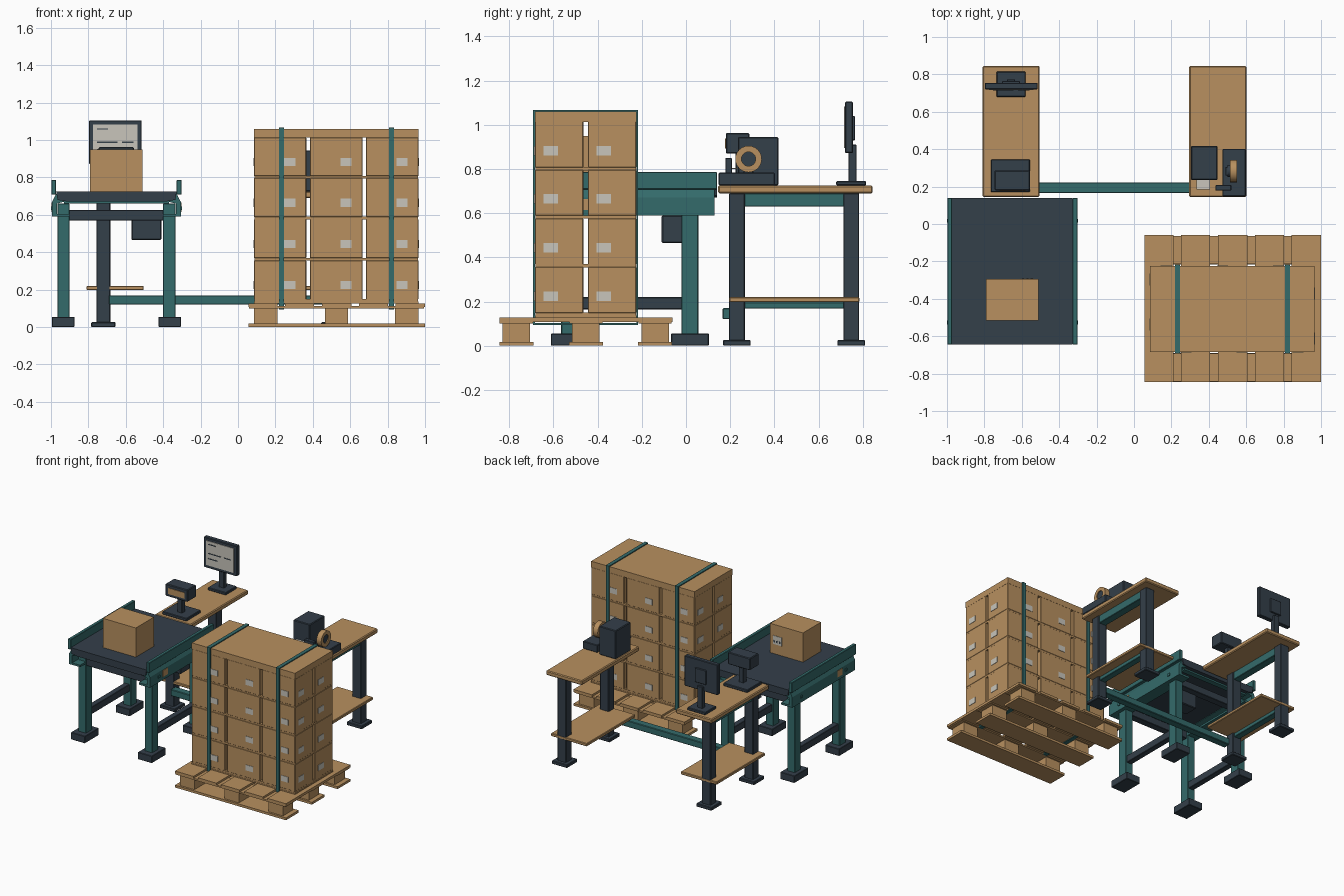
import bpy, bmesh, math
from mathutils import Matrix, Vector

if "Cube" in bpy.data.objects:
    bpy.data.objects.remove(bpy.data.objects["Cube"])


def material(name, rgb):
    m = bpy.data.materials.new(name)
    m.diffuse_color = (*rgb, 1)
    m.use_nodes = True
    m.node_tree.nodes["Principled BSDF"].inputs["Base Color"].default_value = m.diffuse_color
    return m


CARD = material("cardboard_tan", (0.48, 0.28, 0.115))
DARK = material("dark_slate", (0.034, 0.050, 0.068))
TEAL = material("teal_paint", (0.034, 0.145, 0.145))
PAPER = material("paper_grey", (0.58, 0.56, 0.50))


def finish(name, bm, mat, bevel=0.0):
    bmesh.ops.recalc_face_normals(bm, faces=bm.faces)
    me = bpy.data.meshes.new(name)
    bm.to_mesh(me)
    bm.free()
    me.materials.append(mat)
    ob = bpy.data.objects.new(name, me)
    bpy.context.collection.objects.link(ob)
    if bevel:
        mod = ob.modifiers.new("soft_edge", 'BEVEL')
        mod.width = bevel
        mod.segments = 1
    return ob


def boxes(name, mat, ranges, bevel=0.0):
    """One object from boxes given as (x0, x1, y0, y1, z0, z1)."""
    bm = bmesh.new()
    for x0, x1, y0, y1, z0, z1 in ranges:
        mtx = Matrix.Translation(((x0 + x1) / 2, (y0 + y1) / 2, (z0 + z1) / 2))
        mtx = mtx @ Matrix.Diagonal((x1 - x0, y1 - y0, z1 - z0, 1))
        bmesh.ops.create_cube(bm, size=1, matrix=mtx)
    return finish(name, bm, mat, bevel)


def extrude_y(name, mat, profile, y0, y1):
    """Extrude an (x, z) outline along y."""
    bm = bmesh.new()
    f = bm.faces.new([bm.verts.new((x, y0, z)) for x, z in profile])
    r = bmesh.ops.extrude_face_region(bm, geom=[f])
    vs = [v for v in r["geom"] if isinstance(v, bmesh.types.BMVert)]
    bmesh.ops.translate(bm, verts=vs, vec=Vector((0, y1 - y0, 0)))
    return finish(name, bm, mat)


def ring_x(name, mat, x0, x1, y, z, ro, ri, n=24):
    """Tube (or disc rod when ri is 0) with its axis along x."""
    bm = bmesh.new()
    loops = []
    for x, r in ((x0, ro), (x1, ro), (x1, ri), (x0, ri)):
        loops.append([bm.verts.new((x, y + r * math.cos(2 * math.pi * i / n),
                                    z + r * math.sin(2 * math.pi * i / n))) for i in range(n)]
                     if r else None)
    if ri:
        pairs = [(0, 1), (1, 2), (2, 3), (3, 0)]
    else:
        pairs = [(0, 1)]
        bm.faces.new(loops[0])
        bm.faces.new(loops[1])
    for a, b in pairs:
        for i in range(n):
            j = (i + 1) % n
            bm.faces.new((loops[a][i], loops[a][j], loops[b][j], loops[b][i]))
    ob = finish(name, bm, mat)
    bpy.context.view_layer.objects.active = ob
    ob.select_set(True)
    bpy.ops.object.shade_smooth_by_angle(angle=math.radians(35))
    ob.select_set(False)
    return ob


# ---------------- conveyor ----------------
CX = -0.65  # conveyor centre line
legs, feet, rails, stretch, plates, bolts = [], [], [], [], [], []


def side_box(s, a, b, *rest):
    """Box between offsets a and b from the centre line, on side s."""
    xs = sorted((CX + s * a, CX + s * b))
    return (xs[0], xs[1], *rest)


for s in (-1, 1):
    rails.append(side_box(s, 0.322, 0.348, -0.645, 0.14, 0.708, 0.787))
    outline = [(0.322, 0.712), (0.344, 0.67), (0.344, 0.59), (0.25, 0.59),
               (0.25, 0.605), (0.318, 0.605), (0.318, 0.66), (0.28, 0.67), (0.28, 0.69)]
    extrude_y("conveyor_side_channel", TEAL, [(CX + s * x, z) for x, z in outline], -0.635, 0.128)
    stretch.append(side_box(s, 0.26, 0.305, -0.50, 0.0, 0.165, 0.22))
    plates.append(side_box(s, 0.34, 0.348, -0.48, -0.42, 0.615, 0.665))
    for y in (-0.527, 0.018):
        legs.append(side_box(s, 0.25, 0.315, y - 0.038, y + 0.038, 0.05, 0.66))
        feet.append(side_box(s, 0.225, 0.345, y - 0.085, y + 0.085, 0, 0.055))
        bolts.append(side_box(s, 0.34, 0.35, y - 0.01, y + 0.01, 0.625, 0.645))
boxes("conveyor_guard_rails", TEAL, rails, 0.003)
boxes("conveyor_legs", TEAL, legs, 0.003)
boxes("conveyor_feet", DARK, feet, 0.003)
boxes("conveyor_low_stretchers", DARK, stretch, 0.003)
boxes("conveyor_side_plates", CARD, plates)
boxes("conveyor_bolts", TEAL, bolts)
extrude_y("conveyor_belt", DARK, [(-0.972, 0.725), (-0.328, 0.725), (-0.335, 0.68),
                                  (-0.38, 0.672), (-0.92, 0.672), (-0.965, 0.68)], -0.645, 0.14)
boxes("conveyor_cross_bars", DARK, [(-0.92, -0.38, y - 0.028, y + 0.028, 0.57, 0.625)
                                    for y in (-0.527, 0.018)], 0.003)
boxes("conveyor_end_ties", TEAL, [(-0.93, -0.37, y - 0.02, y + 0.02, 0.66, 0.675)
                                  for y in (-0.59, 0.09)])
boxes("drive_motor", DARK, [(-0.57, -0.41, -0.11, 0.0, 0.465, 0.59)], 0.005)

# parcel riding on the belt
boxes("parcel", CARD, [(-0.79, -0.51, -0.515, -0.295, 0.725, 0.95)])
boxes("parcel_label", PAPER, [(-0.61, -0.535, -0.296, -0.292, 0.80, 0.865)])
boxes("parcel_label_marks", DARK, [(x, x + 0.012, -0.293, -0.290, 0.815, 0.83)
                                   for x in (-0.60, -0.575, -0.553)])

# ---------------- two work desks ----------------
for tag, mid, leg in (("left", -0.657, -0.72), ("right", 0.448, 0.51)):
    x0, x1 = mid - 0.153, mid + 0.153
    boxes(tag + "_desk_top", CARD, [(x0, x1, 0.145, 0.845, 0.69, 0.725)], 0.006)
    boxes(tag + "_desk_shelf", CARD, [(x0, x1, 0.195, 0.785, 0.197, 0.22)], 0.004)
    boxes(tag + "_desk_legs", DARK, [(leg - 0.037, leg + 0.037, y - 0.036, y + 0.036, 0.02, 0.69)
                                     for y in (0.23, 0.748)], 0.004)
    boxes(tag + "_desk_feet", DARK, [(leg - 0.065, leg + 0.065, y - 0.063, y + 0.063, 0, 0.026)
                                     for y in (0.23, 0.748)], 0.004)
    boxes(tag + "_desk_beams", TEAL, [(leg - 0.03, leg + 0.03, 0.25, 0.73, 0.63, 0.69),
                                      (leg - 0.025, leg + 0.025, 0.25, 0.73, 0.168, 0.197)], 0.003)
boxes("desk_link_beam", TEAL, [(-0.69, 0.48, 0.165, 0.222, 0.12, 0.17)], 0.004)

# monitor
boxes("monitor_base", DARK, [(-0.735, -0.58, 0.68, 0.815, 0.725, 0.746)], 0.004)
boxes("monitor_stand", DARK, [(-0.68, -0.635, 0.735, 0.772, 0.74, 0.91),
                              (-0.705, -0.61, 0.75, 0.765, 0.93, 1.04)], 0.003)
boxes("monitor_panel", DARK, [(-0.797, -0.515, 0.72, 0.755, 0.872, 1.105)], 0.004)
boxes("monitor_screen", PAPER, [(-0.775, -0.538, 0.716, 0.722, 0.895, 1.083)])
boxes("screen_lines", DARK, [(x, x + w, 0.714, 0.718, z, z + 0.007) for x, w, z in
                             ((-0.755, 0.06, 1.055), (-0.755, 0.11, 0.985),
                              (-0.62, 0.06, 0.985), (-0.755, 0.08, 0.945))])

# scanner on a stand
boxes("scanner_base", DARK, [(-0.765, -0.557, 0.17, 0.345, 0.725, 0.748)], 0.004)
boxes("scanner_post", DARK, [(-0.675, -0.635, 0.225, 0.265, 0.74, 0.88)], 0.003)
boxes("scanner_head", DARK, [(-0.745, -0.557, 0.18, 0.287, 0.87, 0.963)], 0.005)
boxes("scanner_window", CARD, [(-0.72, -0.58, 0.176, 0.182, 0.892, 0.938)])

# label printer
boxes("printer_body", DARK, [(0.305, 0.447, 0.235, 0.418, 0.725, 0.945)], 0.005)
boxes("printer_paper", PAPER, [(0.333, 0.405, 0.185, 0.24, 0.80, 0.805)])

# tape dispenser
boxes("dispenser_base", DARK, [(0.473, 0.598, 0.148, 0.402, 0.725, 0.783)], 0.004)
boxes("dispenser_arm", DARK, [(0.488, 0.506, 0.26, 0.305, 0.78, 0.87)], 0.003)
boxes("dispenser_cutter", DARK, [(0.435, 0.52, 0.178, 0.208, 0.78, 0.85)], 0.003)
ring_x("tape_roll", CARD, 0.512, 0.552, 0.283, 0.845, 0.06, 0.032)
ring_x("tape_hub", DARK, 0.50, 0.545, 0.283, 0.845, 0.032, 0)

# ---------------- pallet ----------------
rows = (-0.768, -0.453, -0.14)
boxes("pallet_bottom_boards", CARD, [(0.055, 1.0, y - 0.077, y + 0.077, 0, 0.018) for y in rows])
boxes("pallet_blocks", CARD, [(x - 0.062, x + 0.062, y - 0.062, y + 0.062, 0.018, 0.1)
                              for x in (0.148, 0.527, 0.902) for y in rows])
boxes("pallet_stringers", CARD, [(0.06, 0.995, y - 0.075, y + 0.075, 0.1, 0.112) for y in rows])
boxes("pallet_deck_boards", CARD, [(x, x + 0.157, -0.845, -0.06, 0.108, 0.127)
                                   for x in (0.055, 0.25, 0.449, 0.646, 0.843)])

# ---------------- stacked cartons ----------------
cartons, labels = [], []
XS, YS, ZS = (0.085, 0.385, 0.685), (-0.684, -0.444), (0.148, 0.368, 0.588, 0.806)
W, D, H, T = 0.28, 0.219, 0.209, 0.003
for z in ZS:
    a, b = z + 0.055, z + 0.098
    for x in XS:
        for y in YS:
            cartons.append((x, x + W, y, y + D, z, z + H))
        labels.append((x + 0.162, x + 0.222, YS[0] - T, YS[0] + T, a, b))
        labels.append((x + 0.058, x + 0.118, YS[1] + D - T, YS[1] + D + T, a, b))
    for y in YS:
        labels.append((XS[2] + W - T, XS[2] + W + T, y + 0.04, y + 0.105, a, b))
        labels.append((XS[0] - T, XS[0] + T, y + 0.115, y + 0.18, a, b))
boxes("cartons", CARD, cartons, 0.003)
boxes("carton_labels", PAPER, labels)
boxes("layer_sheets", CARD, [(0.087, 0.963, -0.682, -0.227, z - 0.013, z + 0.002) for z in ZS])
boxes("load_base_sheet", CARD, [(0.085, 0.965, -0.684, -0.225, 0.125, 0.136)])
boxes("load_cap", CARD, [(0.085, 0.965, -0.684, -0.225, 1.013, 1.06)])

# straps around the load
for x in (0.233, 0.821):
    a, b = x - 0.014, x + 0.014
    boxes("load_strap", TEAL, [(a, b, -0.692, -0.684, 0.095, 1.067), (a, b, -0.225, -0.217, 0.095, 1.067),
                               (a, b, -0.692, -0.217, 1.059, 1.067), (a, b, -0.692, -0.217, 0.095, 0.103)])
